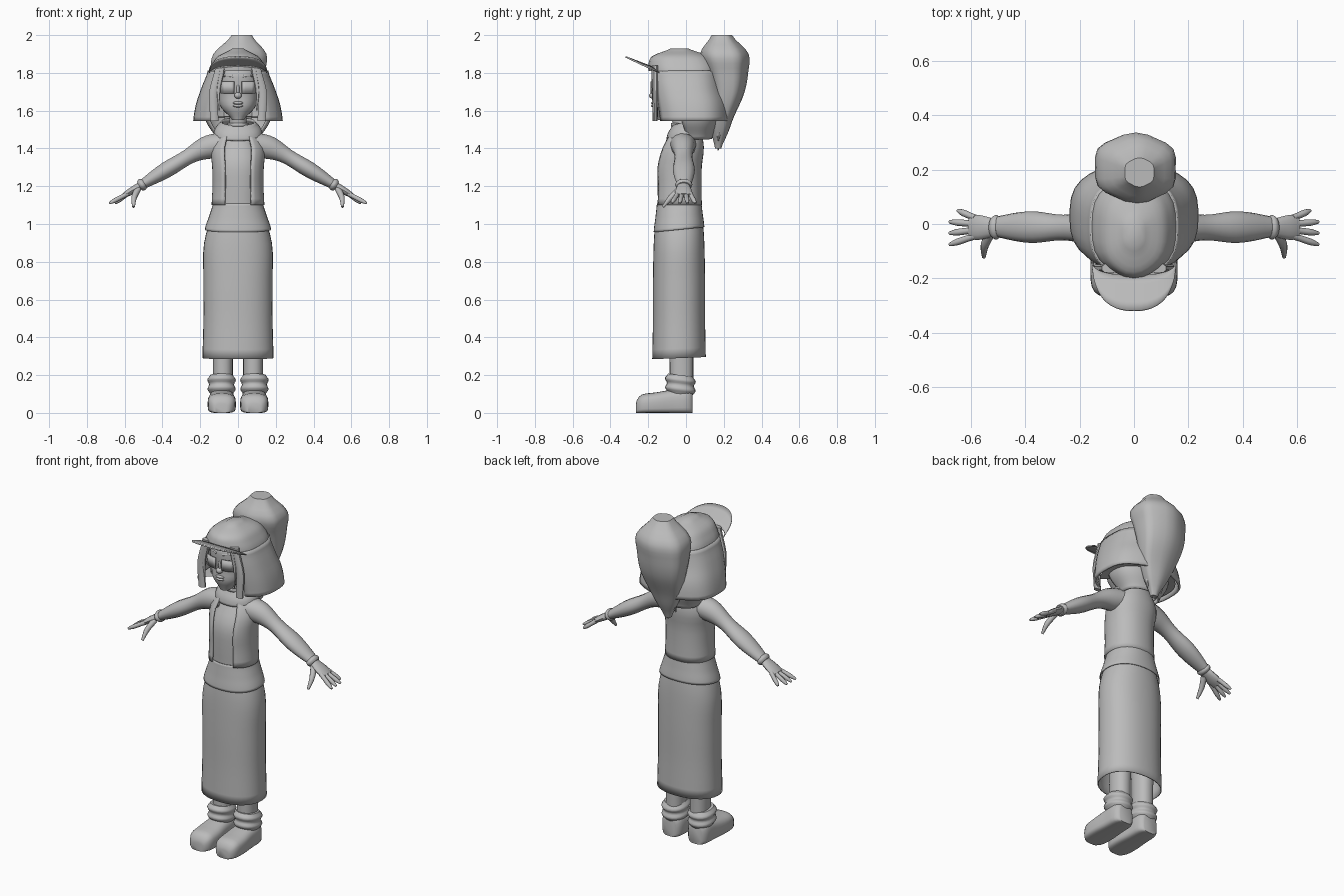
import bpy, bmesh, math
from mathutils import Vector

cube = bpy.data.objects.get("Cube")
if cube:
    bpy.data.objects.remove(cube)

SHADE = (.5, .5, .5, 1)
grey = bpy.data.materials.new("plain grey")
grey.use_nodes = True
grey.diffuse_color = SHADE
grey.node_tree.nodes["Principled BSDF"].inputs["Base Color"].default_value = SHADE


def spline(values, t):
    """Smooth value at t along evenly spaced keys; a plain number stays constant."""
    if isinstance(values, (int, float)):
        return values
    last = len(values) - 1
    i = min(int(t * last), last - 1)
    f = t * last - i
    before, start = values[max(i - 1, 0)], values[i]
    end, after = values[i + 1], values[min(i + 2, last)]
    rise, fall = (end - before) / 2, (after - start) / 2
    blend = f * f * (3 - 2 * f)
    return (start + (end - start) * blend
            + rise * (f * (1 - f) * (1 - f)) - fall * (f * f * (1 - f)))


def power(value, exponent):
    return math.copysign(abs(value) ** exponent, value)


def steps(count):
    return [k / count for k in range(count + 1)]


def skin(name, rings, closed=True, caps=True, thick=0, pair=False):
    """Bridge rows of points into one surface, mirrored to both sides for a pair."""
    bm = bmesh.new()
    rows = [[bm.verts.new(point) for point in ring] for ring in rings]
    count = len(rows[0])
    for lower, upper in zip(rows, rows[1:]):
        for i in range(count if closed else count - 1):
            j = (i + 1) % count
            bm.faces.new((lower[i], lower[j], upper[j], upper[i]))
    if caps and closed:
        bm.faces.new(rows[0])
        bm.faces.new(rows[-1])
    bmesh.ops.recalc_face_normals(bm, faces=bm.faces)
    mesh = bpy.data.meshes.new(name)
    bm.to_mesh(mesh)
    bm.free()
    mesh.materials.append(grey)
    mesh.shade_smooth()
    mesh.set_sharp_from_angle(angle=math.radians(45))
    part = bpy.data.objects.new(name, mesh)
    bpy.context.collection.objects.link(part)
    if thick:
        shell = part.modifiers.new("thickness", "SOLIDIFY")
        shell.thickness = thick
        shell.offset = 0
    if pair:
        part.modifiers.new("both sides", "MIRROR")


def loft(name, low, high, width, depth, y, x=0, gap=0, tilt=0, wave=0,
         sides=28, rows=12, **options):
    """Stack ovals from low to high; depth is relative to width, gap opens the front."""
    angles = [gap + (math.tau - 2 * gap) * k for k in steps(sides)]
    if not gap:
        angles.pop()
    rings = []
    for t in steps(rows):
        ring = []
        for a in angles:
            radius = spline(width, t) * (1 + wave * math.cos(6 * a))
            forward = -radius * spline(depth, t) * power(math.cos(a), .9)
            ring.append((spline(x, t) + radius * power(math.sin(a), .9),
                         spline(y, t) + forward,
                         low + (high - low) * t + tilt * forward))
        rings.append(ring)
    skin(name, rings, closed=not gap, **options)


def tube(name, points, width, height, sides=14, rows=10):
    """Sweep ovals along a smooth path, on both sides of the body."""
    keys = [Vector(p) for p in points]
    path = [spline(keys, t) for t in steps(rows)]
    rings = []
    for i, t in enumerate(steps(rows)):
        along = (path[min(i + 1, rows)] - path[max(i - 1, 0)]).normalized()
        across = along.cross(Vector((0, 0, 1))).normalized()
        up = across.cross(along)
        rings.append([path[i] + across * spline(width, t) * math.cos(math.tau * k)
                      + up * spline(height, t) * math.sin(math.tau * k)
                      for k in steps(sides)[:-1]])
    skin(name, rings, pair=True)


def blob(name, centre, size):
    """Small smooth ellipsoid."""
    x, y, z = centre
    rings = []
    for t in steps(8):
        a = math.pi * (.05 + .9 * t)
        rings.append([(x + size[0] * math.sin(a) * math.cos(math.tau * k),
                       y + size[1] * math.sin(a) * math.sin(math.tau * k),
                       z - size[2] * math.cos(a)) for k in steps(14)[:-1]])
    skin(name, rings)


# Long skirt, top and open jacket
loft("skirt", .29, 1.1, width=(.185, .18, .18, .177, .125), depth=(.75, .75, .75, .74, .9),
     y=-.037, tilt=.04, sides=36, rows=16, caps=False, thick=.006)
loft("top_hem", .97, 1.12, width=(.174, .15, .128), depth=(.76, .82, .9),
     y=-.037, tilt=.1, sides=36, caps=False, thick=.004)
loft("top", 1.08, 1.49, width=(.12, .12, .12, .07), depth=.9, y=(-.04, -.04, 0))
loft("jacket", 1.1, 1.51, width=(.135, .13, .132, .137, .085), depth=(.88, .9, .9, .8, .85),
     y=(-.04, -.04, -.04, -.02, 0), gap=.5, thick=.01)
loft("collar", 1.47, 1.54, width=(.125, .115, .085), depth=.8, y=0,
     tilt=.3, rows=6, caps=False, thick=.01)
loft("neck", 1.44, 1.62, width=(.06, .046, .045), depth=1, y=(-.01, -.04))
loft("choker", 1.515, 1.535, width=.052, depth=1, y=-.024, rows=2, caps=False, thick=.006)

# Head and face
loft("head", 1.55, 1.88, width=(.03, .09, .11, .117, .11, .04), depth=1.1,
     y=(-.115, -.075, -.05, -.05, -.05, -.05), rows=16)
blob("nose", (0, -.176, 1.68), (.02, .02, .017))
blob("nose_bridge", (0, -.166, 1.71), (.01, .018, .04))
for name, z in (("upper_lip", 1.641), ("lower_lip", 1.626)):
    blob(name, (0, -.168, z), (.028, .018, .009))
tube("brows", [(.02, -.176, 1.78), (.05, -.168, 1.785), (.09, -.142, 1.78)],
     width=.005, height=(.007, .004), sides=8)
skin("eyes", [[(.02 + .07 * t, -.185 + .02 * t * t, z) for t in steps(4)]
              for z in (1.69, 1.755)], closed=False, thick=.006, pair=True)

# Hair: closed crown, open bob, inner layer at the nape, face-framing strands
loft("hair_crown", 1.81, 1.93, width=(.157, .137, .105, .03), depth=(1.18, 1.3, 1.4, 1.5),
     y=(-.01, -.035), wave=.015)
loft("hair_bob", 1.545, 1.81, width=(.235, .22, .19, .157), depth=(.83, .9, 1, 1.18),
     y=(.03, .02, 0, -.01), gap=.6, wave=.015, thick=.012)
loft("hair_underside", 1.56, 1.57, width=(.215, .1), depth=.83, y=.03, gap=.9, rows=2)
loft("nape_hair", 1.45, 1.64, width=(.11, .165, .18), depth=.75, y=(.05, .03),
     gap=1.1, thick=.01)
loft("front_strands", 1.545, 1.84, x=(.125, .128, .09), width=(.022, .026, .03), depth=.6,
     y=-.163, sides=10, pair=True)
loft("thin_strands", 1.6, 1.82, x=(.098, .103, .085), width=(.004, .01, .014), depth=.7,
     y=-.174, sides=8, pair=True)

# Ponytail with pointed tips
loft("ponytail", 1.4, 2, width=(.02, .07, .11, .135, .147, .145, .055),
     depth=(.8, .6, .65, .8, .95), x=(0, 0, 0, .02), y=(.17, .19, .22, .21, .19),
     wave=.035, sides=24, rows=24)
for x in (-.05, 0, .05):
    z = 1.39 + abs(x)
    loft("ponytail_tip", z, z + .13, width=(.004, .022, .03), depth=.8,
         x=(x, x * .7), y=(.17, .19), sides=8, rows=6)

# Curved visor rising towards its front edge
visor = []
for f in steps(4):
    row = []
    for t in steps(24):
        a = math.pi * (t - .5)
        front = math.cos(a) ** .8
        row.append((.152 * power(math.sin(a), .85), -.14 - front * (.05 + .13 * f),
                    1.8 + front * (.035 + .05 * f)))
    visor.append(row)
skin("visor", visor, closed=False, thick=.008)

# Sleeves with gathered cuffs
tube("sleeves", [(.07, -.015, 1.425), (.19, -.014, 1.395), (.34, -.012, 1.31), (.505, -.01, 1.21)],
     width=(.075, .062, .047, .058, .038), height=(.06, .064, .042, .043, .026), rows=20)
tube("cuffs", [(.496, -.012, 1.216), (.522, -.012, 1.2)],
     width=(.038, .046, .036), height=(.028, .034, .026), rows=6)

# Hands with four fingers and a thumb
tube("palms", [(.505, -.014, 1.21), (.605, -.012, 1.15)],
     width=(.026, .038, .046, .042), height=(.02, .02, .018, .013))
for i in range(4):
    tube("fingers", [(.585, .022 - .022 * i, 1.16), (.65 + .03 * min(i, 1), .05 - .042 * i, 1.11)],
         width=(.013, .012, .012, .006), height=(.013, .012, .012, .006), sides=10)
tube("thumbs", [(.53, -.035, 1.185), (.55, -.08, 1.14), (.553, -.122, 1.09)],
     width=(.018, .015, .007), height=(.016, .015, .007), sides=10)

# Legs, slouched ankle socks and rounded shoes
loft("legs", .1, .6, x=.08, width=(.052, .054, .065), depth=1.2, y=-.024, sides=20, pair=True)
loft("socks", .1, .2, x=.087, width=(.06, .075, .066, .076, .06), depth=1.08, y=-.03,
     tilt=-.12, sides=20, pair=True)
shoe = []
for t in steps(14):
    ring = []
    for k in steps(24)[:-1]:
        c, s = math.cos(math.tau * k), math.sin(math.tau * k)
        e = .75 if s > 0 else .4
        ring.append((.086 + spline((.035, .068, .075, .068, .064, .04), t) * power(c, e),
                     -.115 - .15 * math.cos(math.pi * t),
                     spline((.025, .048, .054, .062, .067, .055), t) * (1 + power(s, e))))
    shoe.append(ring)
skin("shoes", shoe, pair=True)
